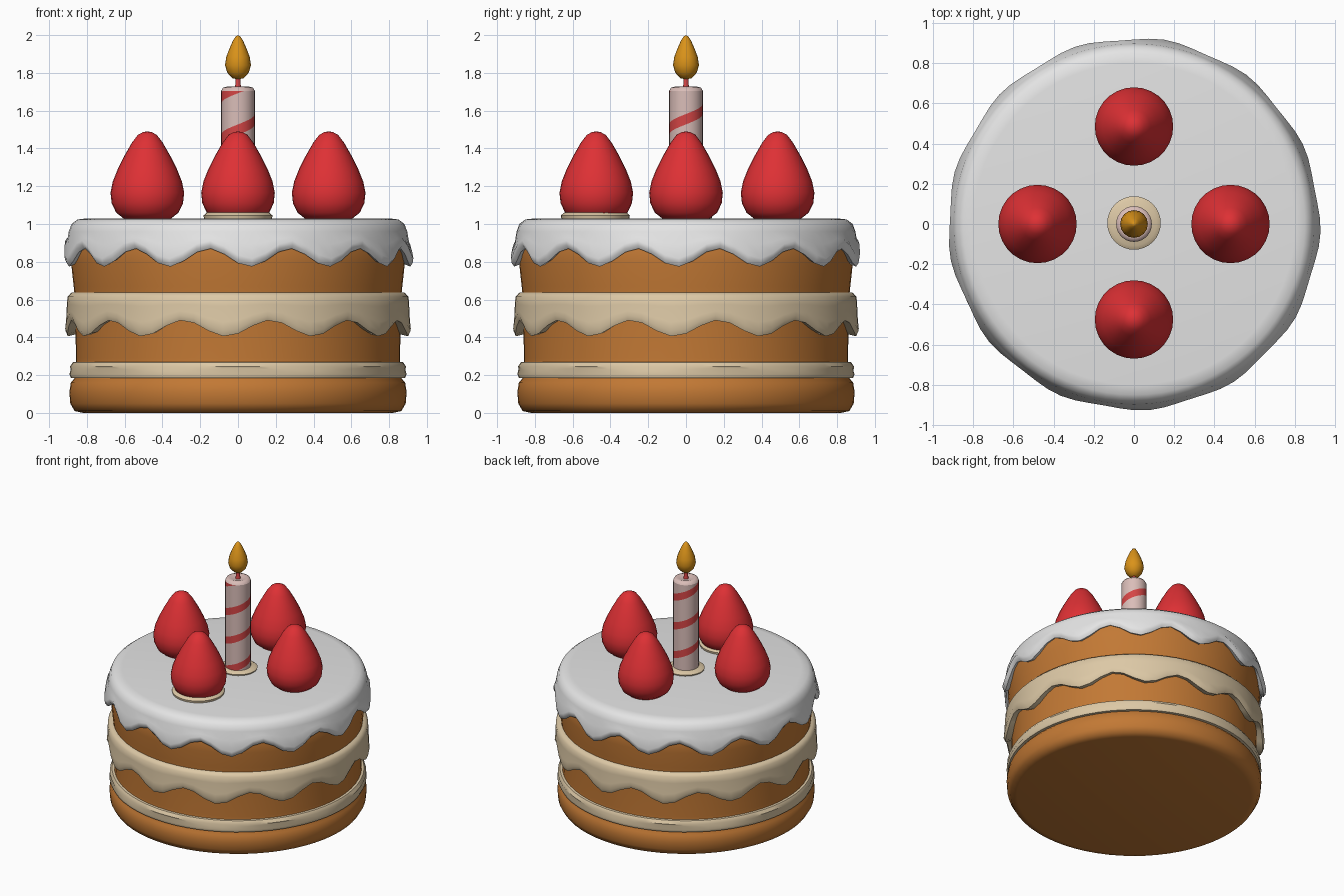
import bpy, bmesh, math

if "Cube" in bpy.data.objects:
    bpy.data.objects.remove(bpy.data.objects["Cube"])

def material(name, rgb):
    m = bpy.data.materials.new(name)
    m.diffuse_color = (*rgb, 1)
    m.use_nodes = True
    m.node_tree.nodes["Principled BSDF"].inputs["Base Color"].default_value = m.diffuse_color
    return m

SPONGE = material("sponge_brown", (0.54, 0.19, 0.035))
ICING = material("white_icing", (0.78, 0.78, 0.78))
CREAM = material("cream", (0.72, 0.58, 0.38))
BERRY = material("strawberry_red", (0.73, 0.03, 0.035))
WAX = material("pale_pink_wax", (0.70, 0.51, 0.48))
STRIPE = material("stripe_red", (0.66, 0.06, 0.06))
FLAME = material("flame_amber", (0.70, 0.29, 0.01))

def finish(bm, name, mats, loc=(0, 0, 0), angle=50):
    bmesh.ops.remove_doubles(bm, verts=bm.verts, dist=1e-5)
    bmesh.ops.dissolve_degenerate(bm, edges=bm.edges, dist=1e-5)
    bmesh.ops.recalc_face_normals(bm, faces=bm.faces)
    me = bpy.data.meshes.new(name)
    bm.to_mesh(me)
    bm.free()
    for m in mats:
        me.materials.append(m)
    ob = bpy.data.objects.new(name, me)
    ob.location = loc
    bpy.context.collection.objects.link(ob)
    bpy.ops.object.select_all(action='DESELECT')
    ob.select_set(True)
    bpy.context.view_layer.objects.active = ob
    bpy.ops.object.shade_smooth_by_angle(angle=math.radians(angle))
    return ob

def lathe(name, profile, n, mat, loc=(0, 0, 0), wave=lambda a: 0, bulge=0, angle=50):
    """Spin (radius, z, wave weight) points; angle 0 is the front."""
    bm = bmesh.new()
    rings = []
    for p in profile:
        r, z, w = (*p, 0)[:3]
        ring = []
        for i in range(n):
            a = math.tau * i / n
            dz = wave(a) * w
            rr = r - bulge * dz if r else 0
            ring.append(bm.verts.new((rr * math.sin(a), -rr * math.cos(a), z + dz)))
        rings.append(ring)
    for lo, hi in zip(rings, rings[1:]):
        for i in range(n):
            j = (i + 1) % n
            bm.faces.new((lo[i], lo[j], hi[j], hi[i]))
    return finish(bm, name, [mat], loc, angle)

# Sponge body: rounded bottom layer, narrower middle, flared top
lathe("sponge_cake", [(0, 0.01), (0.82, 0.01), (0.865, 0.02), (0.888, 0.06), (0.893, 0.12),
      (0.885, 0.17), (0.86, 0.20), (0.858, 0.30), (0.86, 0.45), (0.862, 0.60), (0.87, 0.68),
      (0.883, 0.80), (0.885, 0.90), (0.85, 0.98), (0, 0.98)], 64, SPONGE)
bpy.context.object.location.z = -0.01

# Thin lower cream filling
lathe("lower_cream", [(0.84, 0.272), (0.875, 0.268), (0.89, 0.245), (0.886, 0.228, 1),
      (0.893, 0.205), (0.885, 0.185), (0.84, 0.182)], 64, CREAM,
      wave=lambda a: 0.008 * math.cos(7 * a))

# Wavy middle cream
lathe("middle_cream", [(0.84, 0.638), (0.883, 0.636), (0.903, 0.615), (0.906, 0.57, 0.1),
      (0.908, 0.51, 0.7), (0.912, 0.475, 1), (0.900, 0.448, 1), (0.84, 0.462, 1)], 72, CREAM,
      wave=lambda a: -0.043 * math.cos(12 * (a + math.radians(4))), bulge=0.1)

# Dripping icing on top
lathe("top_icing", [(0, 1.03), (0.80, 1.03), (0.85, 1.024), (0.882, 1.0), (0.897, 0.96),
      (0.905, 0.91, 0.4), (0.922, 0.865, 1), (0.918, 0.84, 1), (0.905, 0.822, 1),
      (0.86, 0.84, 1)], 78, ICING,
      wave=lambda a: -0.048 * math.cos(13 * (a - math.radians(4))), bulge=0.15)

# Strawberries
berry = [(0, 1.02), (0.12, 1.025), (0.165, 1.06), (0.189, 1.11), (0.195, 1.165), (0.183, 1.225),
         (0.157, 1.29), (0.122, 1.36), (0.082, 1.43), (0.05, 1.472), (0.022, 1.487), (0, 1.49)]
for name, x, y in (("front", 0, -0.475), ("right", 0.48, 0), ("back", 0, 0.485), ("left", -0.48, 0)):
    lathe(name + "_strawberry", berry, 28, BERRY, (x, y, 0))

# Cream dabs under the front strawberry and the candle
def dab(name, r, h, y):
    lathe(name, [(0, 1.02), (r, 1.02), (r + 0.005, 1.02 + h * 0.6), (r - 0.015, 1.02 + h),
                 (0, 1.02 + h)], 32, CREAM, (0, y, 0))
dab("strawberry_cream", 0.178, 0.042, -0.48)
dab("candle_cream", 0.128, 0.032, 0.005)

# Candle: grid sheared into a helix so the stripe follows the face edges
R, Z0, Z1, PITCH, N = 0.089, 1.03, 1.705, 0.22, 28
H = PITCH / 4
bm = bmesh.new()
def wax_vert(i, k):
    a = math.tau * i / N
    z = min(Z1, max(Z0, 1.4725 + k * H + PITCH * i / N))
    return bm.verts.new((R * math.sin(a), -R * math.cos(a), z))
for k in range(-13, 6):
    for i in range(N):
        f = bm.faces.new([wax_vert(i, k), wax_vert(i + 1, k), wax_vert(i + 1, k + 1), wax_vert(i, k + 1)])
        f.material_index = 1 if k % 4 == 0 else 0
finish(bm, "candle", [WAX, STRIPE], angle=60)
lathe("candle_top", [(R, Z1), (0.08, 1.722), (0.06, 1.727), (0.04, 1.72), (0, 1.718)], N, WAX)

# Wick and flame
lathe("wick", [(0.02, 1.71), (0.014, 1.74), (0.014, 1.80), (0, 1.80)], 12, STRIPE)
lathe("flame", [(0, 1.765), (0.03, 1.772), (0.056, 1.80), (0.069, 1.84), (0.062, 1.885),
      (0.045, 1.93), (0.027, 1.97), (0.012, 1.993), (0, 2.0)], 16, FLAME)
